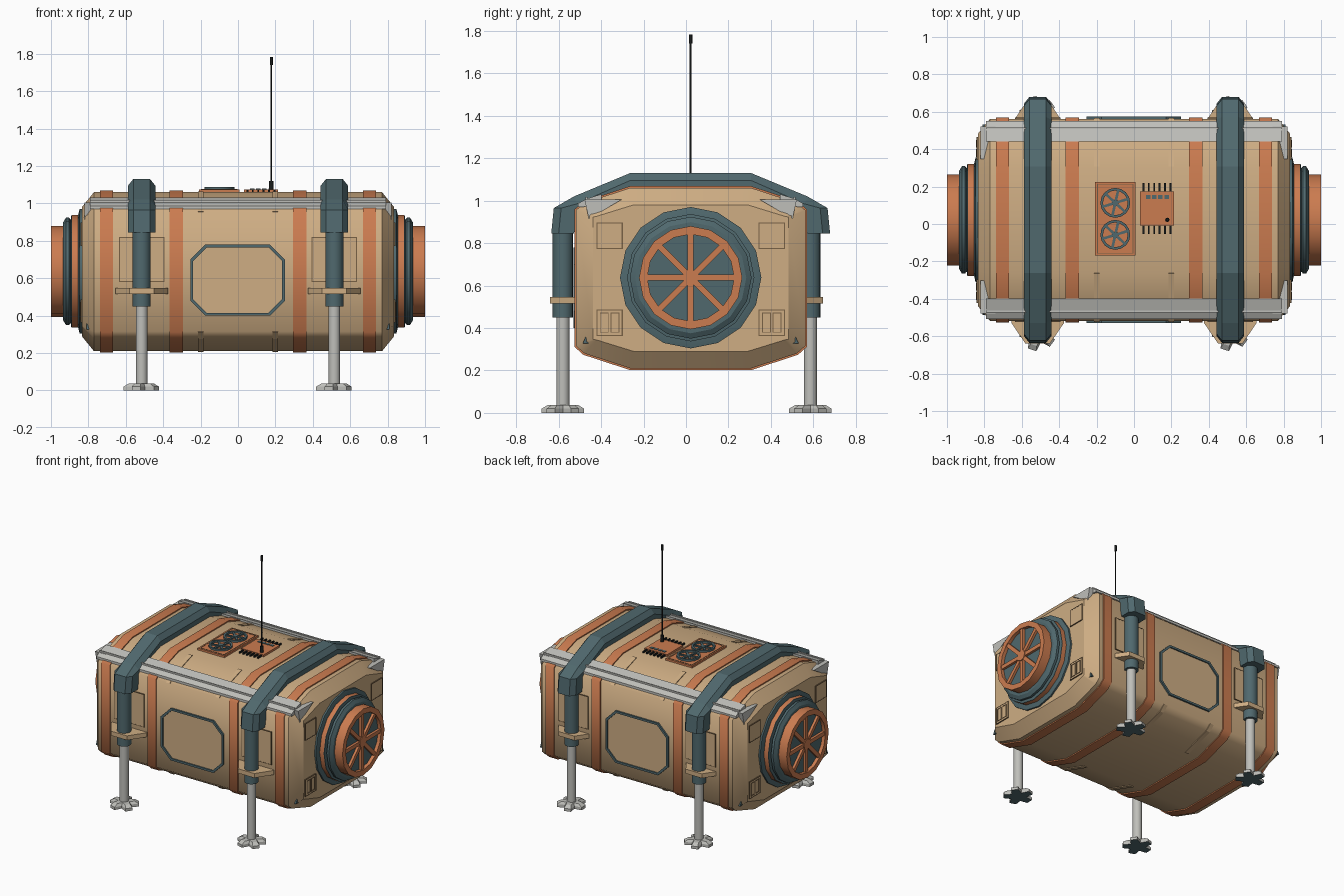
import bpy, bmesh
from math import sin, cos, pi, radians

if "Cube" in bpy.data.objects:
    bpy.data.objects.remove(bpy.data.objects["Cube"], do_unlink=True)

YC, ZC = 0.022, 0.635      # body axis
HALF, END = 0.54, 0.835    # body half width and half length
LEG_X, LEG_Y = 0.515, 0.583


def material(name, r, g, b):
    m = bpy.data.materials.new(name)
    m.use_nodes = True
    m.diffuse_color = (r, g, b, 1)
    m.node_tree.nodes["Principled BSDF"].inputs["Base Color"].default_value = (r, g, b, 1)
    return m


TAN = material("tan", 0.62, 0.42, 0.23)
ORANGE = material("orange", 0.60, 0.20, 0.08)
TEAL = material("slate teal", 0.08, 0.14, 0.155)
GREY = material("light grey", 0.52, 0.52, 0.49)
BLACK = material("near black", 0.01, 0.012, 0.012)
SEAM = material("seam brown", 0.19, 0.12, 0.06)


def loft(name, sections, mat, closed=False, smooth=0):
    """Skin a list of equal loops; cap the ends unless closed."""
    bm = bmesh.new()
    loops = [[bm.verts.new(p) for p in s] for s in sections]
    n = len(loops[0])
    pairs = list(zip(loops, loops[1:])) + ([(loops[-1], loops[0])] if closed else [])
    for a, b in pairs:
        for i in range(n):
            j = (i + 1) % n
            bm.faces.new((a[i], a[j], b[j], b[i]))
    if not closed:
        bm.faces.new(loops[0])
        bm.faces.new(loops[-1])
    bmesh.ops.recalc_face_normals(bm, faces=bm.faces)
    me = bpy.data.meshes.new(name)
    bm.to_mesh(me)
    bm.free()
    me.materials.append(mat)
    ob = bpy.data.objects.new(name, me)
    bpy.context.collection.objects.link(ob)
    if smooth:
        bpy.ops.object.select_all(action='DESELECT')
        ob.select_set(True)
        bpy.context.view_layer.objects.active = ob
        bpy.ops.object.shade_smooth_by_angle(angle=radians(smooth))
    return ob


# Flat outlines
def circle(r, n=16):
    return [(r * cos(2 * pi * i / n), r * sin(2 * pi * i / n)) for i in range(n)]


def rect(w, h):
    return [(-w, -h), (w, -h), (w, h), (-w, h)]


def octagon(w, h, c):
    return [(-w + c, -h), (w - c, -h), (w, -h + c), (w, h - c),
            (w - c, h), (-w + c, h), (-w, h - c), (-w, -h + c)]


def bar(a, start, end, w):
    pts = [(start, -w), (end, -w), (end, w), (start, w)]
    return [(x * cos(a) - y * sin(a), x * sin(a) + y * cos(a)) for x, y in pts]


# Placements: outline (a, b) and depth d to world
def on_side(s, x, z):
    return lambda a, b, d: (x + a, YC + s * (HALF + d), z + b)


def on_end(s, y, z):
    return lambda a, b, d: (s * (END + d), YC + y + a, z + b)


def on_top(x, y, z=1.06):
    return lambda a, b, d: (x + a, y + b, z + d)


def stack(name, layers, place, mat, smooth=0, closed=False):
    return loft(name, [[place(a, b, d) for a, b in o] for o, d in layers], mat, closed, smooth)


def slab(name, outline, d0, d1, place, mat, smooth=0):
    return stack(name, [(outline, d0), (outline, d1)], place, mat, smooth)


def ring(name, outer, inner, d0, d1, place, mat, smooth=0):
    return stack(name, [(outer, d0), (outer, d1), (inner, d1), (inner, d0)], place, mat, smooth, True)


# Body cross-section
def corner(o):
    return [(HALF + o, 0.32 + o * 0.4), (0.5 + o * 0.7, 0.355 + o * 0.8), (0.285 + o * 0.2, 0.425 + o)]


def section(x, o):
    c = corner(o)
    pts = c + [(-y, z) for y, z in c[::-1]]
    pts += [(-y, -z) for y, z in pts]
    return [(x, YC + y, ZC + z) for y, z in pts]


def prism(name, pts, x0, x1, mat, sy=1, sz=1):
    return loft(name, [[(x, YC + sy * y, ZC + sz * z) for y, z in pts] for x in (x0, x1)], mat)


body = loft("body", [section(-END, -0.08), section(-0.77, 0), section(0.77, 0), section(END, -0.08)],
            TAN, smooth=52)
for e in body.data.edges:
    a, b = (body.data.vertices[i].co for i in e.vertices)
    if abs(a.x - b.x) < 0.01:
        e.use_edge_sharp = True

# Orange bands round the body
for x in (-0.704, -0.33, 0.33, 0.704):
    loft("band", [section(x - 0.035, -0.02), section(x - 0.035, 0.008),
                  section(x + 0.035, 0.008), section(x + 0.035, -0.02)], ORANGE, smooth=52)

# Rails, corner gussets and small corner saddles
for sy in (-1, 1):
    prism("rail", [(0.42, 0.34), (0.42, 0.396), (0.49, 0.374), (0.53, 0.352), (0.53, 0.335)],
          -0.79, 0.79, GREY, sy)
    prism("rail_lip", [(0.485, 0.34), (0.485, 0.383), (0.495, 0.383), (0.495, 0.34)], -0.79, 0.79, GREY, sy)
    for sx in (-1, 1):
        prism("corner_gusset", [(0.5, 0.37), (0.325, 0.37), (0.48, 0.28)], sx * 0.74, sx * 0.822, GREY, sy)
        for sz in (-1, 1):
            prism("corner_saddle", corner(0.005) + corner(-0.01)[::-1],
                  sx * 0.2 - 0.015, sx * 0.2 + 0.015, TAN, sy, sz)

# Side windows and side panels
for s in (-1, 1):
    p = on_side(s, -0.002, 0.59)
    slab("window_pane", octagon(0.245, 0.18, 0.075), -0.01, 0.003, p, TAN)
    ring("window_frame", octagon(0.253, 0.19, 0.08), octagon(0.238, 0.175, 0.073), -0.01, 0.012, p, TEAL)
    for sx in (-1, 1):
        p = on_side(s, sx * LEG_X, 0.70)
        slab("side_panel", rect(0.117, 0.117), -0.01, 0.006, p, TAN)
        ring("side_panel_seam", rect(0.121, 0.121), rect(0.116, 0.116), -0.01, 0.007, p, SEAM)

# Ends: hatch with spoked wheel, and small panels
for s in (-1, 1):
    p = on_end(s, 0, 0.637)
    stack("hatch_flange", [(circle(0.333), -0.01), (circle(0.333), 0.012), (circle(0.3), 0.02)], p, TEAL, 30)
    slab("hatch_collar", circle(0.3), 0, 0.052, p, ORANGE, 30)
    stack("hatch_seal", [(circle(0.3), 0.052), (circle(0.3), 0.056), (circle(0.275), 0.06), (circle(0.287), 0.068),
                         (circle(0.287), 0.085), (circle(0.262), 0.1)], p, TEAL, 30)
    ring("wheel_rim", circle(0.243), circle(0.205), 0.09, 0.165, p, ORANGE, 30)
    slab("wheel_backing", circle(0.21), 0.09, 0.14, p, TEAL)
    for k in range(8):
        slab("wheel_spoke", bar(k * pi / 4, 0.02, 0.215, 0.014), 0.135, 0.158, p, ORANGE)
    slab("wheel_hub", circle(0.04, 8), 0.135, 0.163, p, ORANGE)
    for sy in (-1, 1):
        for z in (0.835, 0.425):
            p = on_end(s, sy * 0.382, z)
            slab("end_panel", rect(0.058, 0.058), -0.03, 0.006, p, TAN)
            ring("end_panel_seam", rect(0.062, 0.062), rect(0.057, 0.057), -0.03, 0.007, p, SEAM)
        for dy in (-0.025, 0.025):
            p = on_end(s, sy * 0.382 + dy, 0.425)
            ring("end_slot", rect(0.021, 0.047), rect(0.017, 0.043), 0.004, 0.009, p, SEAM)
        slab("corner_marker", [(-0.014, -0.014), (0.014, -0.014), (0, 0.018)], -0.06, -0.025,
             on_end(s, sy * 0.495, 0.34), TEAL)


# Arches over the body, with chamfered outer edges
def arch_loop(x, inset):
    outer = [(0.657 - inset, 0.845), (0.645 - inset, 0.965), (0.55 - inset * 0.4, 1.02 - inset), (0.285, 1.13 - inset)]
    inner = [(0.24, 1.055), (0.53, 0.95), (0.55, 0.845)]
    pts = outer + [(-y, z) for y, z in outer[::-1]]
    pts += [(-y, z) for y, z in inner[::-1]] + inner
    return [(x, YC + y, z) for y, z in pts]


for sx in (-1, 1):
    x = sx * LEG_X
    loft("arch", [arch_loop(x - 0.073, 0.035), arch_loop(x - 0.045, 0),
                  arch_loop(x + 0.045, 0), arch_loop(x + 0.073, 0.035)], TEAL)
    # Legs with sleeve, clamp and star foot
    for sy in (-1, 1):
        p = on_top(x, sy * LEG_Y + 0.003, 0)
        slab("leg_sleeve", circle(0.048), 0.45, 0.87, p, TEAL, 30)
        slab("leg_shaft", circle(0.031), 0.03, 0.46, p, GREY, 30)
        clamp = [(-0.14, -0.09), (0.14, -0.09), (0.14, -0.05), (0.065, 0.06), (-0.065, 0.06), (-0.14, -0.05)]
        slab("leg_clamp", [(a, b * sy) for a, b in clamp], 0.515, 0.547, p, TAN)
        star = []
        for k in range(5):
            a = radians(36 + 72 * k)
            star += [(r * cos(a + t), r * sin(a + t)) for t, r in ((-0.24, 0.1), (0.24, 0.1), (pi / 5, 0.055))]
        top = [(a * 0.72, b * 0.72) for a, b in star]
        foot = stack("star_foot", [(star, 0), (star, 0.02), (top, 0.037)], p, GREY)
        foot.data.materials.append(TEAL)
        for f in foot.data.polygons:
            if f.normal.z < -0.9:
                f.material_index = 1

# Roof fan unit
p = on_top(-0.1, 0.028)
slab("fan_box", rect(0.108, 0.197), -0.01, 0.014, p, ORANGE)
ring("fan_box_seam", rect(0.098, 0.187), rect(0.093, 0.182), 0.01, 0.016, p, SEAM)
for y in (0.113, -0.058):
    p = on_top(-0.1, y)
    ring("fan_ring", circle(0.08), circle(0.066), 0.01, 0.028, p, TEAL, 30)
    slab("fan_hub", circle(0.018, 8), 0.01, 0.026, p, TEAL)
    for k in range(6):
        slab("fan_blade", bar(k * pi / 3 + 0.3, 0.01, 0.07, 0.007), 0.012, 0.022, p, TEAL)

# Roof control box with pins
slab("control_box", rect(0.091, 0.091), -0.01, 0.015, on_top(0.122, 0.083), ORANGE)
for k in range(6):
    for y in (0.195, -0.03):
        slab("control_pin", rect(0.005, 0.023), -0.005, 0.012, on_top(0.05 + k * 0.029, y), BLACK)
for k in range(4):
    slab("control_key", rect(0.012, 0.01), 0.01, 0.019, on_top(0.075 + k * 0.033, 0.145), TEAL)

# Antenna
p = on_top(0.178, 0.022, 0)
slab("antenna_base", circle(0.012, 8), 1.06, 1.12, p, BLACK, 50)
slab("antenna_rod", circle(0.0045, 8), 1.1, 1.75, p, BLACK, 50)
slab("antenna_tip", circle(0.008, 8), 1.74, 1.782, p, BLACK, 50)
